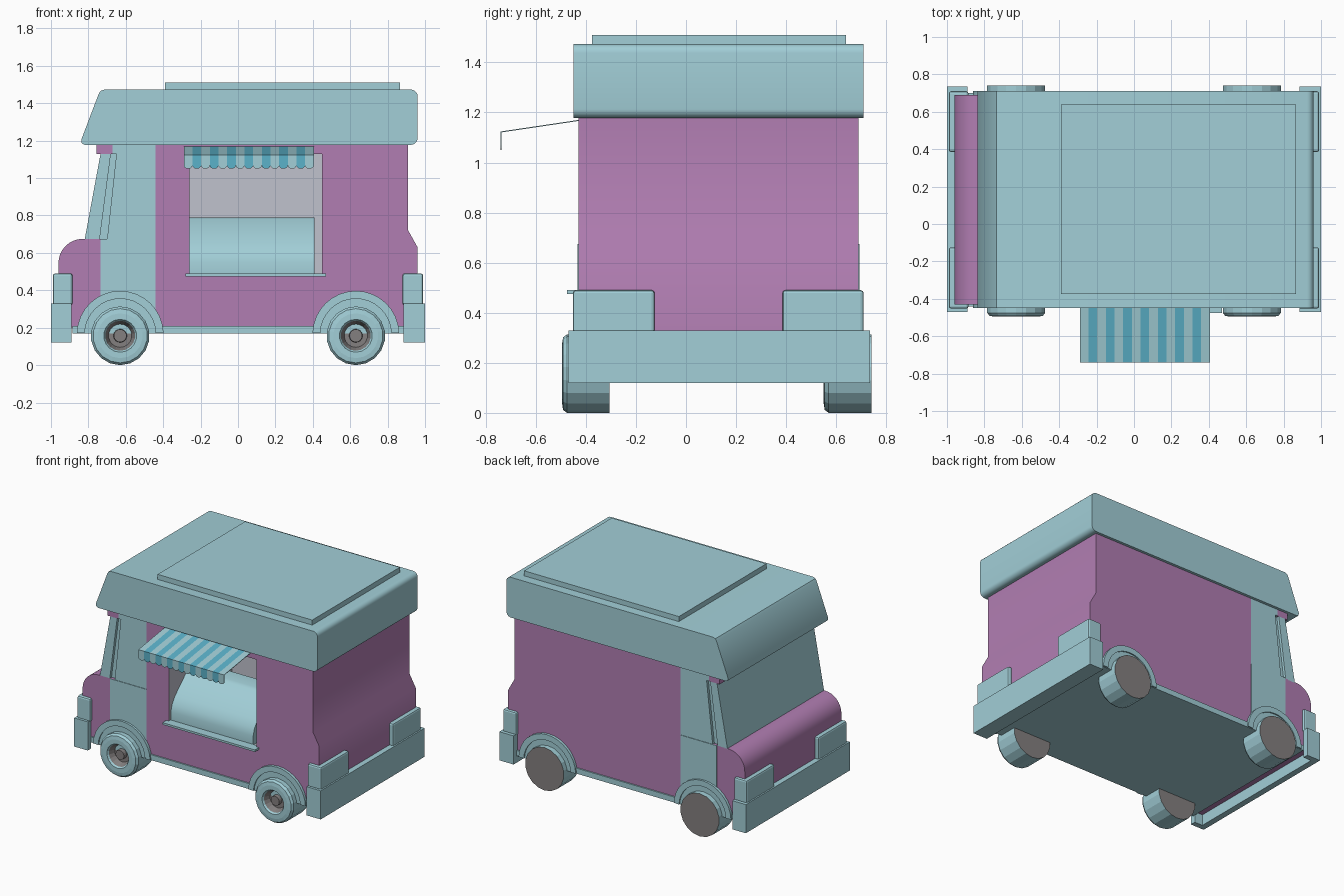
import bpy, bmesh, math

if "Cube" in bpy.data.objects:
    bpy.data.objects.remove(bpy.data.objects["Cube"])

def mat(name, rgb):
    m = bpy.data.materials.new(name)
    m.diffuse_color = (*rgb, 1)
    m.use_nodes = True
    m.node_tree.nodes["Principled BSDF"].inputs["Base Color"].default_value = m.diffuse_color
    return m

TEAL = mat("pale_teal", (0.36, 0.62, 0.68))
PURPLE = mat("mauve", (0.44, 0.207, 0.445))
BLUE = mat("stripe_blue", (0.105, 0.445, 0.59))
WALL = mat("light_grey", (0.53, 0.54, 0.61))
HUB = mat("hub_grey", (0.23, 0.216, 0.216))

Y0, Y1 = -0.43, 0.69      # body sides
YM = (Y0 + Y1) / 2

def finish(name, bm, mats, smooth=False):
    bmesh.ops.recalc_face_normals(bm, faces=bm.faces)
    me = bpy.data.meshes.new(name)
    bm.to_mesh(me)
    bm.free()
    ob = bpy.data.objects.new(name, me)
    bpy.context.collection.objects.link(ob)
    for m in mats:
        me.materials.append(m)
    if smooth:
        bpy.ops.object.select_all(action='DESELECT')
        ob.select_set(True)
        bpy.context.view_layer.objects.active = ob
        bpy.ops.object.shade_smooth_by_angle(angle=math.radians(35))
    return ob

def prism(name, pts, ya, yb, m, smooth=False):
    """Extrude an (x, z) outline from ya to yb."""
    bm = bmesh.new()
    f = bm.faces.new([bm.verts.new((x, ya, z)) for x, z in pts])
    r = bmesh.ops.extrude_face_region(bm, geom=[f])
    for v in r['geom']:
        if isinstance(v, bmesh.types.BMVert):
            v.co.y = yb
    return finish(name, bm, [m], smooth)

def box(name, x, y, z, m, bevel=0):
    ob = prism(name, [(x[0], z[0]), (x[1], z[0]), (x[1], z[1]), (x[0], z[1])], y[0], y[1], m)
    if bevel:
        b = ob.modifiers.new("bevel", 'BEVEL')
        b.width, b.segments = bevel, 2
    return ob

def arc(cx, cz, r, a0, a1, n):
    return [(cx + r * math.cos(math.radians(a0 + (a1 - a0) * i / n)),
             cz + r * math.sin(math.radians(a0 + (a1 - a0) * i / n))) for i in range(n + 1)]

# Main body with rounded hood and stepped tail
body = prism("body", [(-0.96, 0.2)] + arc(-0.83, 0.545, 0.13, 180, 90, 8) +
             [(-0.44, 0.675), (-0.44, 1.19), (0.91, 1.19), (0.91, 0.72), (0.96, 0.63), (0.96, 0.2)],
             Y0, Y1, PURPLE, True)

# Serving hatch cut into the front side, grey inside
cutter = box("hatch_cutter", (-0.26, 0.45), (-0.6, 0.3), (0.485, 1.13), WALL)
cutter.hide_render = True
mod = body.modifiers.new("hatch", 'BOOLEAN')
mod.object, mod.operation, mod.solver = cutter, 'DIFFERENCE', 'EXACT'
bpy.context.view_layer.objects.active = body
bpy.ops.object.modifier_apply(modifier="hatch")
bpy.data.objects.remove(cutter)
body.data.materials.clear()
body.data.materials.append(PURPLE)
body.data.materials.append(WALL)
for p in body.data.polygons:
    c = p.center
    inside = -0.27 < c.x < 0.46 and Y0 + 0.02 < c.y < 0.31 and 0.47 < c.z < 1.14
    p.material_index = 1 if inside else 0

# Display case inside the hatch and the sill below it
bm_pts = [(-0.41, 0.485), (-0.41, 0.55), (-0.395, 0.6), (-0.36, 0.65), (-0.22, 0.78), (-0.19, 0.79),
          (-0.08, 0.79), (-0.08, 0.485)]
bm = bmesh.new()
f = bm.faces.new([bm.verts.new((-0.258, y, z)) for y, z in bm_pts])
r = bmesh.ops.extrude_face_region(bm, geom=[f])
for v in r['geom']:
    if isinstance(v, bmesh.types.BMVert):
        v.co.x = 0.41
finish("display_case", bm, [TEAL], True)
box("hatch_sill", (-0.28, 0.47), (-0.475, Y0 + 0.02), (0.475, 0.49), TEAL)

# Cab: windscreen block, recessed pillar, door window, header and brow
prism("windscreen", [(-0.82, 0.67), (-0.735, 1.13), (-0.68, 1.13), (-0.74, 0.67)], Y0, Y1, TEAL)
prism("pillar_groove", [(-0.745, 0.67), (-0.685, 1.13), (-0.645, 1.13), (-0.695, 0.67)],
      Y0 + 0.02, Y1 - 0.02, TEAL)
prism("door_window", [(-0.70, 0.67), (-0.65, 1.13), (-0.44, 1.13), (-0.44, 0.67)], Y0, Y1, TEAL)
box("cab_header", (-0.67, -0.44), (Y0, Y1), (1.13, 1.19), TEAL)
box("brow", (-0.757, -0.67), (Y0, Y1), (1.13, 1.19), PURPLE)
for side, ya, yb in (("front", Y0 - 0.004, Y0 + 0.003), ("back", Y1 - 0.003, Y1 + 0.004)):
    box("door_panel_" + side, (-0.735, -0.44), (ya, yb), (0.2, 0.675), TEAL)

# Chassis and roof
box("chassis", (-0.885, 0.885), (Y0 - 0.01, Y1 + 0.01), (0.17, 0.21), TEAL)
prism("roof", [(-0.82, 1.178), (-0.835, 1.185), (-0.838, 1.205), (-0.745, 1.45), (-0.735, 1.466), (-0.715, 1.473)]
      + arc(0.925, 1.438, 0.035, 90, 0, 5) + arc(0.925, 1.213, 0.035, 0, -90, 5),
      Y0 - 0.02, Y1 + 0.02, TEAL, True)
box("roof_panel", (-0.39, 0.865), (-0.375, 0.64), (1.46, 1.51), TEAL)

# Bumpers: a solid rear bar and a wrapped front bar
box("rear_bumper", (0.885, 1.0), (-0.47, 0.735), (0.12, 0.33), TEAL)
box("front_bumper", (-1.0, -0.955), (-0.47, 0.735), (0.12, 0.33), TEAL)
for i, y in enumerate((-0.47, 0.695)):
    box(f"front_bumper_end_{i}", (-0.96, -0.89), (y, y + 0.04), (0.12, 0.33), TEAL)
# Corner guards above the bumpers
for i, (xa, xb) in enumerate(((-0.99, -0.885), (0.88, 0.99))):
    for j, (ya, yb) in enumerate(((-0.452, -0.125), (0.385, 0.71))):
        box(f"corner_guard_{i}_{j}", (xa, xb), (ya, yb), (0.32, 0.49), TEAL, 0.012)

# Wheel arches and wheels
def wheel(name, cx, y, n=18):
    prof = [(0.19, 0), (0.19, 0.157), (0.02, 0.157), (0.004, 0.145), (0, 0.12), (0, 0.088),
            (0.012, 0.08), (0.055, 0.062), (0.055, 0.036), (0.025, 0.034), (0.025, 0)]
    grey = {0, 6, 7, 8, 9}
    bm = bmesh.new()
    rings = []
    for d, rad in prof:
        if rad == 0:
            rings.append([bm.verts.new((cx, y + d, 0.157))] * n)
        else:
            rings.append([bm.verts.new((cx + rad * math.sin(2 * math.pi * k / n), y + d,
                                        0.157 - rad * math.cos(2 * math.pi * k / n))) for k in range(n)])
    for i in range(len(prof) - 1):
        a, b = rings[i], rings[i + 1]
        for k in range(n):
            vs = list(dict.fromkeys((a[k], a[(k + 1) % n], b[(k + 1) % n], b[k])))
            bm.faces.new(vs).material_index = 1 if i in grey else 0
    finish(name, bm, [TEAL, HUB])

for cx, end in ((-0.63, "cab"), (0.63, "tail")):
    for y, yo, side in ((Y0, Y0 - 0.02, "front"), (Y1, Y1 + 0.02, "back")):
        s = 1 if yo < y else -1
        prism(f"wheel_arch_{end}_{side}",
              arc(cx, 0.165, 0.232, 2, 178, 16) + arc(cx, 0.165, 0.19, 178, 2, 16),
              yo, y + s * 0.03, TEAL, True)
        prism(f"wheel_well_{end}_{side}", arc(cx, 0.172, 0.195, 0, 180, 16),
              y - s * 0.011, y + s * 0.03, TEAL)
        wheel(f"wheel_{end}_{side}", cx, -0.495 if side == "front" else 0.55)

# Striped awning: sloped strips with scalloped valance
N, XA, XB = 15, -0.29, 0.405
w = (XB - XA) / N
bm = bmesh.new()
for i in range(N):
    x = XA + i * w
    top = [bm.verts.new(p) for p in ((x, -0.74, 1.122), (x + w, -0.74, 1.122),
                                     (x + w, Y0, 1.168), (x, Y0, 1.168))]
    scallop = [bm.verts.new((x + w / 2 + w / 2 * math.cos(a), -0.738, 1.068 - 0.018 * math.sin(a)))
               for a in (math.pi * k / 6 for k in range(7))]
    hem = [bm.verts.new((x, -0.738, 1.122)), bm.verts.new((x + w, -0.738, 1.122))]
    for vs in (top, hem + scallop):
        bm.faces.new(vs).material_index = i % 2
awning = finish("awning", bm, [TEAL, BLUE])
sol = awning.modifiers.new("thickness", 'SOLIDIFY')
sol.thickness, sol.offset = 0.004, 0
